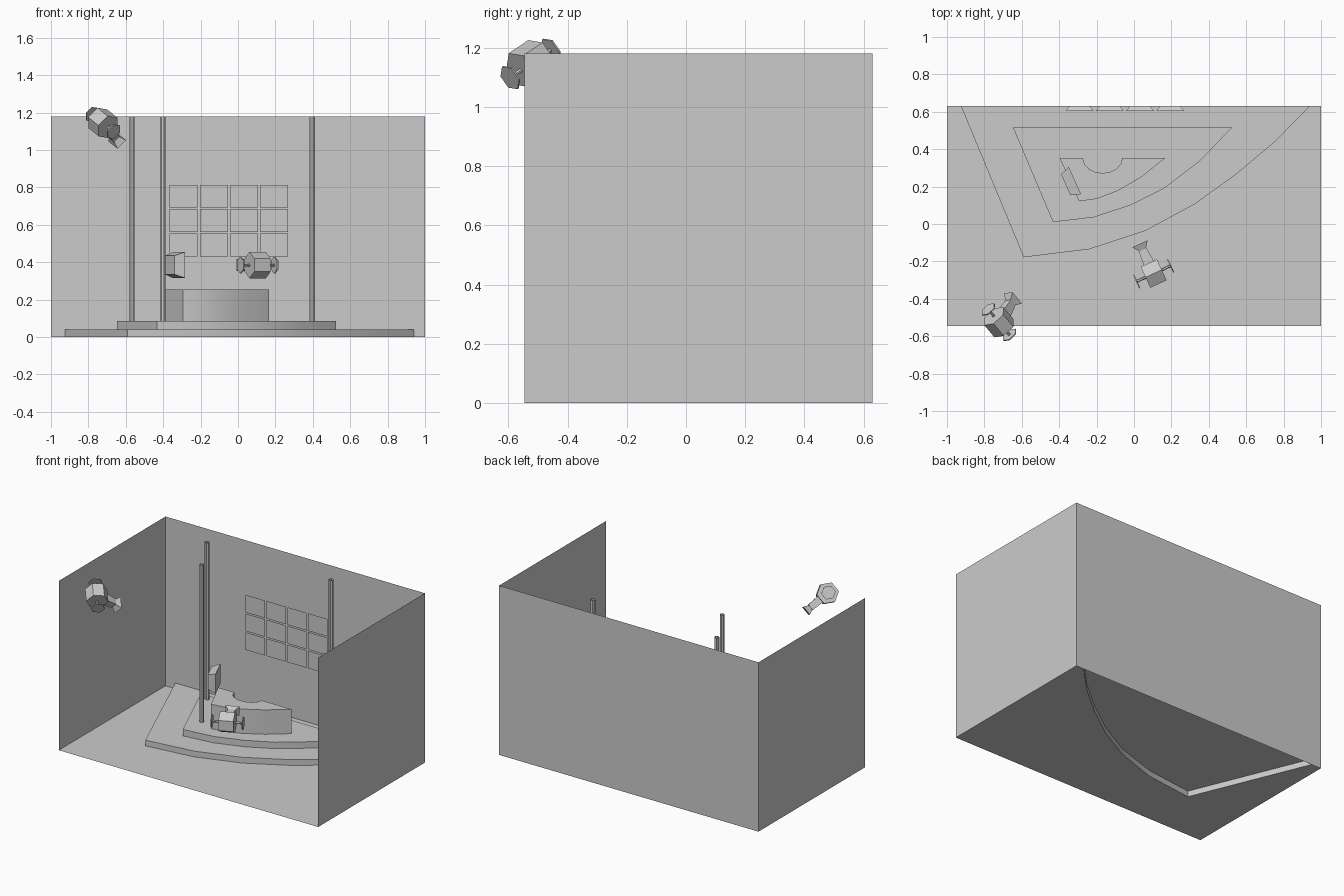
import bpy, bmesh
from math import cos, sin, pi, radians
from mathutils import Matrix, Vector

cube = bpy.data.objects.get("Cube")
if cube:
    bpy.data.objects.remove(cube, do_unlink=True)

grey = bpy.data.materials.new("studio_grey")
grey.use_nodes = True
grey.diffuse_color = (0.6, 0.6, 0.6, 1)
grey.node_tree.nodes["Principled BSDF"].inputs["Base Color"].default_value = (0.6, 0.6, 0.6, 1)


def finish(name, bm, smooth=False):
    mesh = bpy.data.meshes.new(name)
    bm.to_mesh(mesh)
    bm.free()
    mesh.materials.append(grey)
    ob = bpy.data.objects.new(name, mesh)
    bpy.context.collection.objects.link(ob)
    if smooth:
        bpy.ops.object.select_all(action='DESELECT')
        ob.select_set(True)
        bpy.context.view_layer.objects.active = ob
        bpy.ops.object.shade_smooth_by_angle(angle=radians(30))
    return ob


def loft(name, low, high, z0, z1, place=Matrix(), bottom=True, top=True, smooth=False):
    """Join two outlines of equal length into a solid along local z."""
    bm = bmesh.new()
    a = [bm.verts.new((x, y, z0)) for x, y in low]
    b = [bm.verts.new((x, y, z1)) for x, y in high]
    for i in range(len(a)):
        j = (i + 1) % len(a)
        bm.faces.new((a[i], a[j], b[j], b[i]))
    if bottom:
        bm.faces.new(a[::-1])
    if top:
        bm.faces.new(b)
    bmesh.ops.transform(bm, matrix=place, verts=bm.verts)
    return finish(name, bm, smooth)


def sheet(name, points):
    bm = bmesh.new()
    bm.faces.new([bm.verts.new(p) for p in points])
    return finish(name, bm)


def rect(w, h):
    return [(-w / 2, -h / 2), (w / 2, -h / 2), (w / 2, h / 2), (-w / 2, h / 2)]


def ring(r, n, turn=0.0):
    return [(r * cos(turn + 2 * pi * i / n), r * sin(turn + 2 * pi * i / n)) for i in range(n)]


def frame(origin, x, y, z):
    m = Matrix((x, y, z)).transposed().to_4x4()
    m.translation = origin
    return m


# Outlines of the stepped stage and the desk
BACK, FRONT, TOP = 0.63, -0.545, 1.18
lower = [(-0.925, BACK), (-0.59, -0.178), (-0.24, -0.135), (0.06, -0.037),
         (0.326, 0.107), (0.545, 0.265), (0.754, 0.44), (0.94, BACK)]
upper = [(-0.647, 0.516), (-0.433, 0.01), (-0.214, 0.036), (-0.02, 0.1),
         (0.16, 0.19), (0.353, 0.337), (0.524, 0.516)]
desk = [(-0.397, 0.352), (-0.294, 0.122), (-0.2, 0.134), (-0.09, 0.176),
        (0.035, 0.248), (0.166, 0.352)]
desk += [(-0.168 + 0.105 * cos(t * pi / 8), 0.352 - 0.08 * sin(t * pi / 8)) for t in range(9)]

# Room: floor cut around the stage, and three thin walls
sheet("floor", [(x, y, 0) for x, y in
                [(-1, BACK), (-1, FRONT), (1, FRONT), (1, BACK)] + lower[::-1]])
sheet("back_wall", [(-1, BACK, 0), (1, BACK, 0), (1, BACK, TOP), (-1, BACK, TOP)])
for side, x in (("left", 1), ("right", -1)):
    sheet(side + "_wall", [(x, FRONT, 0), (x, BACK, 0), (x, BACK, TOP), (x, FRONT, TOP)])

# Stage and desk
loft("lower_stage", lower, lower, 0, 0.04, bottom=False, smooth=True)
loft("upper_stage", upper, upper, 0.04, 0.085, smooth=True)
loft("desk", desk, desk, 0.085, 0.255, smooth=True)

# Poles: open tubes
for i, (x, y) in enumerate([(-0.567, 0.47), (-0.402, 0.175), (0.396, 0.46)]):
    loft(f"pole_{i + 1}", ring(0.016, 8, pi / 8), ring(0.016, 8, pi / 8), 0.085, TOP,
         Matrix.Translation((x, y, 0)), bottom=False, top=False)

# Wall of screens, tapering towards the back wall
for row in range(3):
    for col in range(4):
        place = frame((-0.291 + 0.1615 * col, BACK, 0.492 + 0.1305 * row),
                      (1, 0, 0), (0, 0, 1), (0, -1, 0))
        loft(f"wall_screen_{row + 1}_{col + 1}", rect(0.108, 0.085), rect(0.15, 0.122),
             0.0, 0.026, place)

# Monitor above the desk, turned towards the seat
normal = Vector((0.145, 0.065, 0)).normalized()
up = Vector((0, 0, 1))
loft("desk_monitor", rect(0.123, 0.1), rect(0.159, 0.138), -0.054, 0,
     frame((-0.316, 0.232, 0.385), up.cross(normal), up, normal))


def studio_camera(name, centre, side, aim):
    """Hexagonal body with a reel on each side and a flared lens hood."""
    side = Vector(side).normalized()
    aim = Vector(aim)
    aim = (aim - side * aim.dot(side)).normalized()
    top = side.cross(aim)
    across = frame(centre, aim, top, side)
    along = frame(centre, top, side, aim)
    hexagon = ring(0.071, 6, pi / 6)
    loft(name + "_body", hexagon, hexagon, -0.048, 0.048, across)
    for label, d in (("left", -1), ("right", 1)):
        axle, reel = ring(0.008, 6), ring(0.046, 6, pi / 6)
        loft(f"{name}_{label}_axle", axle, axle, *sorted((0.046 * d, 0.1 * d)), across)
        loft(f"{name}_{label}_reel", reel, reel, 0.1 * d - 0.003, 0.1 * d + 0.003, across)
    loft(name + "_lens", rect(0.05, 0.06), rect(0.045, 0.045), 0.055, 0.14, along)
    loft(name + "_hood", rect(0.035, 0.04), rect(0.065, 0.09), 0.14, 0.175, along)


studio_camera("floor_camera", (0.105, -0.265, 0.385), (0.91, 0.42, 0), (-0.42, 0.91, 0))
studio_camera("high_camera", (-0.722, -0.525, 1.145), (0.117, -0.14, -0.095), (0.1, 0.13, -0.12))
